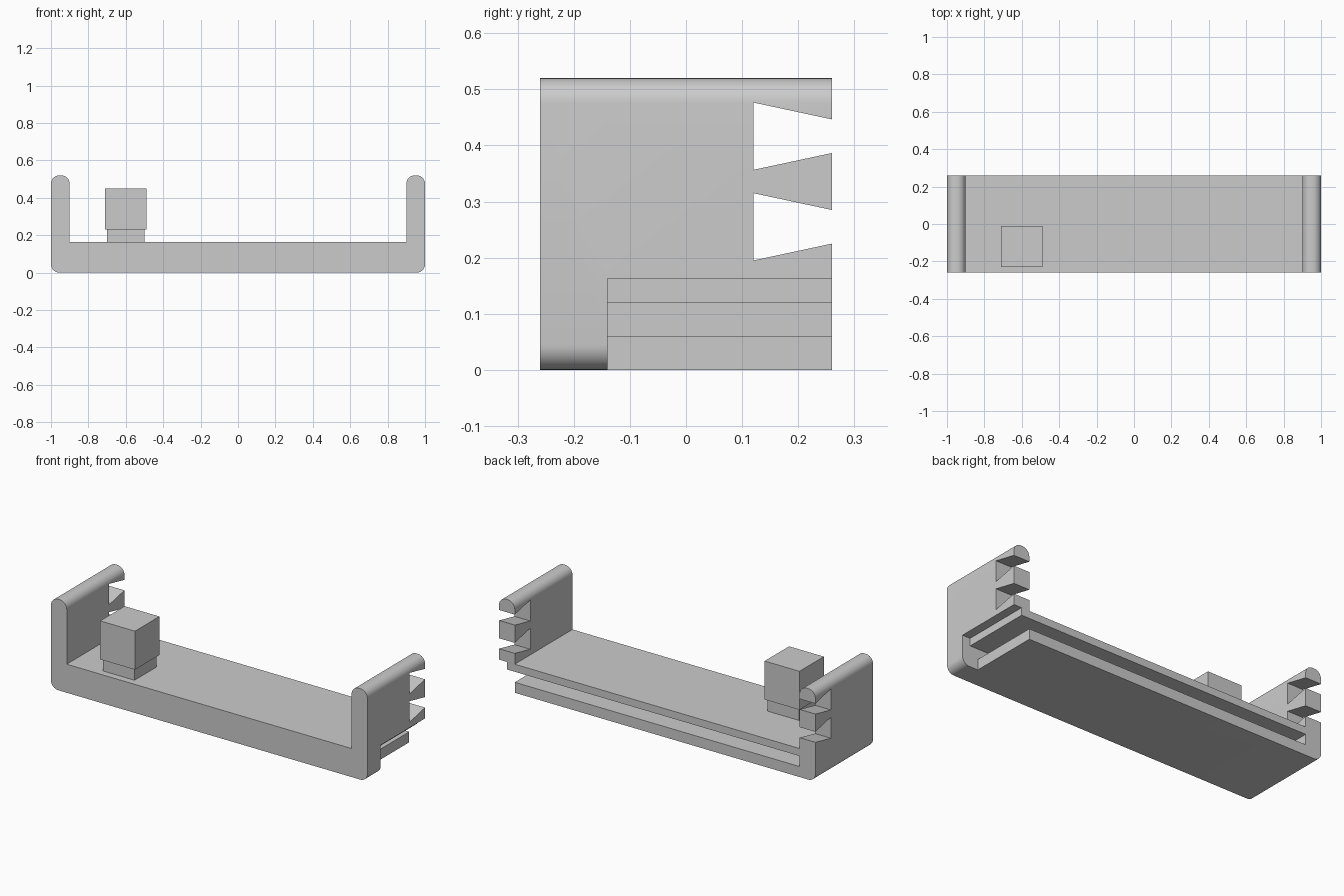
import bpy, bmesh, math
from mathutils import Vector

if "Cube" in bpy.data.objects:
    bpy.data.objects.remove(bpy.data.objects["Cube"])

grey = bpy.data.materials.new("light grey")
grey.diffuse_color = (0.6, 0.6, 0.6, 1)
grey.use_nodes = True
grey.node_tree.nodes["Principled BSDF"].inputs["Base Color"].default_value = grey.diffuse_color


def prism(name, pts, place, a, b):
    """Extrude a 2D outline from a to b; place(u, v, w) maps it into space."""
    bm = bmesh.new()
    face = bm.faces.new([bm.verts.new(place(u, v, a)) for u, v in pts])
    step = Vector(place(0, 0, b)) - Vector(place(0, 0, a))
    ext = bmesh.ops.extrude_face_region(bm, geom=[face])
    new = [e for e in ext["geom"] if isinstance(e, bmesh.types.BMVert)]
    bmesh.ops.translate(bm, vec=step, verts=new)
    if not any(len(e.link_faces) < 2 for e in bm.edges):
        pass
    else:
        bm.faces.new([v for v in face.verts])
    bmesh.ops.recalc_face_normals(bm, faces=bm.faces)
    me = bpy.data.meshes.new(name)
    bm.to_mesh(me)
    bm.free()
    me.materials.append(grey)
    ob = bpy.data.objects.new(name, me)
    bpy.context.collection.objects.link(ob)
    return ob


def along_y(u, v, w):
    return (u, w, v)


def along_x(u, v, w):
    return (w, u, v)


def along_z(u, v, w):
    return (u, v, w)


def arc(cx, cz, r, start, n=8):
    return [(cx + r * math.cos(math.radians(start + 90 * i / n)),
             cz + r * math.sin(math.radians(start + 90 * i / n))) for i in range(n + 1)]


def rect(cx, cy, h):
    return [(cx - h, cy - h), (cx + h, cy - h), (cx + h, cy + h), (cx - h, cy + h)]


# Channel tray: half of a rounded U outline, mirrored
R, FLOOR, TOP = 0.045, 0.163, 0.52
half = (arc(1 - R, R, R, -90) + arc(1 - R, TOP - R, R, 0)
        + arc(0.9 + R, TOP - R, R, 90) + [(0.9, FLOOR)])
outline = half + [(-x, z) for x, z in reversed(half)]
tray = prism("channel_tray", outline, along_y, -0.26, 0.26)

# Slot under the floor, open at the back and at the stepped right end
slot = [(0.9, -0.1), (1.1, -0.1), (1.1, FLOOR), (0.95, FLOOR),
        (0.95, 0.12), (-0.9, 0.12), (-0.9, 0.06), (0.9, 0.06)]
cutters = [prism("slot_cutter", slot, along_y, -0.14, 0.4)]

# Two dovetail notches through the back edge of both walls
for i, z in enumerate((0.255, 0.4165)):
    flare = 0.03 / 0.14
    end = 0.06 - flare * 0.18
    notch = [(0.12, z - 0.06), (0.30, z - end), (0.30, z + end), (0.12, z + 0.06)]
    cutters.append(prism(f"notch_cutter_{i + 1}", notch, along_x, -1.1, 1.1))

for c in cutters:
    c.hide_render = True
    c.hide_set(True)
    m = tray.modifiers.new(c.name, "BOOLEAN")
    m.operation, m.solver, m.object = "DIFFERENCE", "EXACT", c

# Apply the cuts, then smooth the rounded edges only
bpy.context.view_layer.objects.active = tray
tray.select_set(True)
for m in list(tray.modifiers):
    bpy.ops.object.modifier_apply(modifier=m.name)
for c in cutters:
    bpy.data.objects.remove(c)
bpy.ops.object.shade_smooth_by_angle(angle=math.radians(30))

# Square post with a slightly wider cap
prism("post_stem", rect(-0.6, -0.12, 0.1), along_z, FLOOR, 0.23)
prism("post_cap", rect(-0.6, -0.12, 0.11), along_z, 0.23, 0.45)
